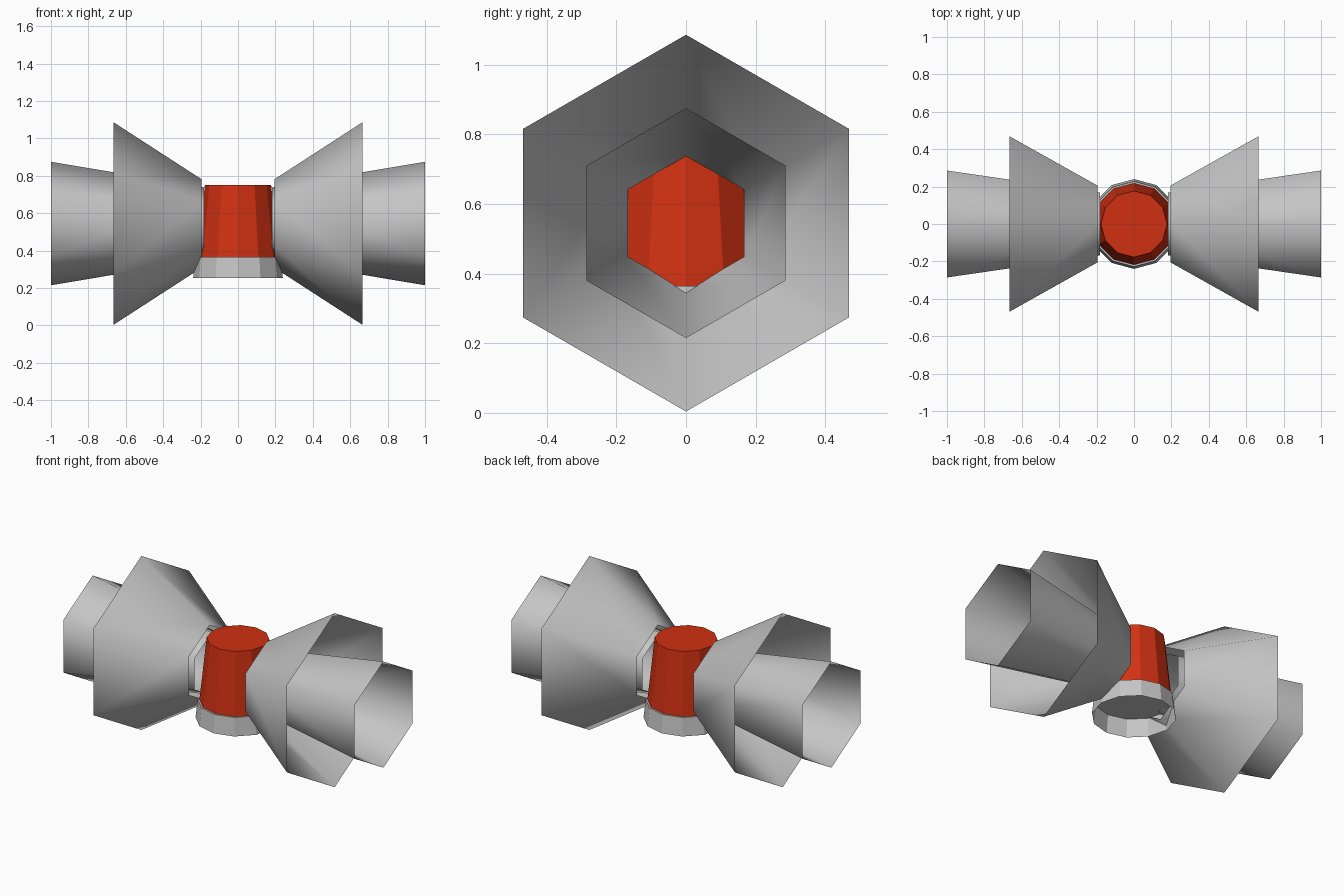
import bpy, bmesh, math
from mathutils import Vector

if "Cube" in bpy.data.objects:
    bpy.data.objects.remove(bpy.data.objects["Cube"])


def material(name, rgb):
    m = bpy.data.materials.new(name)
    m.diffuse_color = (*rgb, 1)
    m.use_nodes = True
    m.node_tree.nodes["Principled BSDF"].inputs["Base Color"].default_value = m.diffuse_color
    return m


GREY = material("grey metal", (0.56, 0.56, 0.56))
RED = material("red lamp", (0.64, 0.03, 0.006))
HUB_Z = 0.545


def frustum(name, sides, axis, a, b, ra, rb, mat, cap_end=False, smooth=False):
    """Tapered shell from position a (radius ra) to b (radius rb) along an axis."""
    bm = bmesh.new()
    rings = []
    for p, r in ((a, ra), (b, rb)):
        ring = []
        for i in range(sides):
            t = math.pi / 2 + 2 * math.pi * i / sides
            u, v = r * math.cos(t), r * math.sin(t)
            co = (p, u, HUB_Z + v) if axis == 'X' else (u, v, p)
            ring.append(bm.verts.new(co))
        rings.append(ring)
    centre = Vector((0, 0, HUB_Z if axis == 'X' else 0))
    for i in range(sides):
        j = (i + 1) % sides
        f = bm.faces.new((rings[0][i], rings[0][j], rings[1][j], rings[1][i]))
        f.normal_update()
        out = f.calc_center_median() - centre
        out[0 if axis == 'X' else 2] = 0
        if f.normal.dot(out) < 0:
            f.normal_flip()
        f.smooth = smooth
    if cap_end:
        f = bm.faces.new(rings[1])
        f.normal_update()
        if f.normal.z < 0:
            f.normal_flip()
    me = bpy.data.meshes.new(name)
    bm.to_mesh(me)
    bm.free()
    me.materials.append(mat)
    ob = bpy.data.objects.new(name, me)
    bpy.context.collection.objects.link(ob)
    return ob


# paired horns: wide outer flare and long inner tube, both open
for side, s in (("left", -1), ("right", 1)):
    frustum(side + "_outer_horn", 6, 'X', 0.195 * s, 0.665 * s, 0.237, 0.541, GREY, smooth=True)
    frustum(side + "_inner_tube", 6, 'X', 0.182 * s, 1.0 * s, 0.193, 0.33, GREY, smooth=True)

# central collar (open below) and red lamp
frustum("collar", 12, 'Z', 0.253, 0.365, 0.24, 0.228, GREY, cap_end=True)
frustum("lamp", 12, 'Z', 0.365, 0.752, 0.218, 0.177, RED, cap_end=True)
